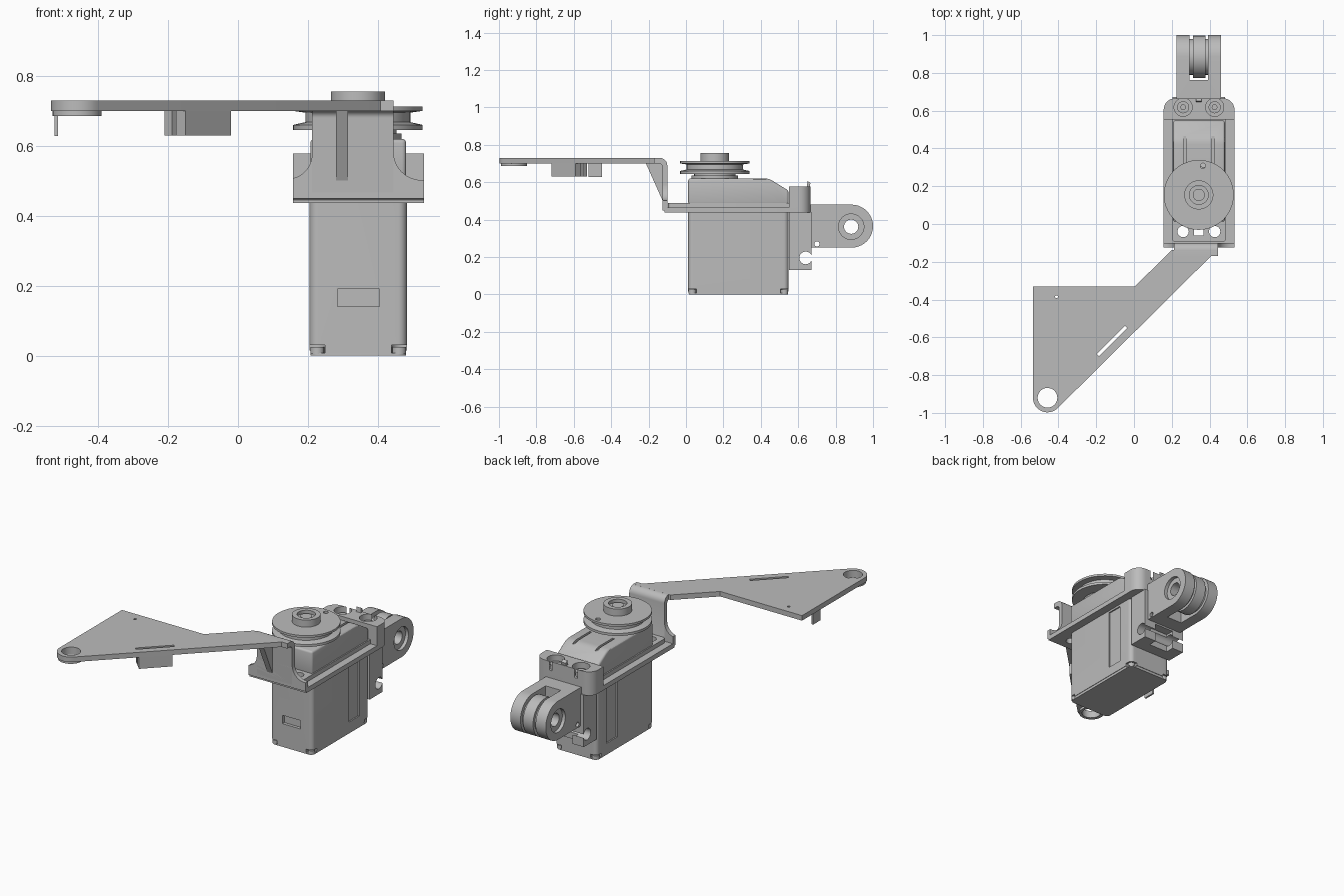
import bpy, bmesh
from math import cos, sin, radians, tau

cube = bpy.data.objects.get("Cube")
if cube:
    bpy.data.objects.remove(cube, do_unlink=True)

grey = bpy.data.materials.new("mid_grey")
grey.use_nodes = True
grey.diffuse_color = (0.5, 0.5, 0.5, 1)
grey.node_tree.nodes["Principled BSDF"].inputs["Base Color"].default_value = (0.5, 0.5, 0.5, 1)
parts = []


def finish(name, bm):
    bmesh.ops.recalc_face_normals(bm, faces=bm.faces)
    mesh = bpy.data.meshes.new(name)
    bm.to_mesh(mesh)
    bm.free()
    mesh.materials.append(grey)
    obj = bpy.data.objects.new(name, mesh)
    bpy.context.scene.collection.objects.link(obj)
    parts.append(obj)
    return obj


def prism(name, pts, axis, a, b):
    """Extrude a 2D outline from a to b along an axis."""
    place = {"x": lambda p: (a, p[0], p[1]),
             "y": lambda p: (p[0], a, p[1]),
             "z": lambda p: (p[0], p[1], a)}[axis]
    bm = bmesh.new()
    face = bm.faces.new([bm.verts.new(place(p)) for p in pts])
    new = bmesh.ops.extrude_face_region(bm, geom=[face])["geom"]
    shift = [b - a if c == axis else 0 for c in "xyz"]
    bmesh.ops.translate(bm, vec=shift, verts=[v for v in new if isinstance(v, bmesh.types.BMVert)])
    return finish(name, bm)


def arc(cx, cy, r, start, end, n=8):
    return [(cx + r * cos(radians(start + (end - start) * i / n)),
             cy + r * sin(radians(start + (end - start) * i / n))) for i in range(n + 1)]


def cyl(name, u, v, r, axis, a, b, n=40):
    return prism(name, arc(u, v, r, 0, 360, n)[:-1], axis, a, b)


def rect(x0, x1, y0, y1):
    return [(x0, y0), (x1, y0), (x1, y1), (x0, y1)]


def rounded(x0, x1, y0, y1, r):
    return (arc(x1 - r, y1 - r, r, 0, 90) + arc(x0 + r, y1 - r, r, 90, 180)
            + arc(x0 + r, y0 + r, r, 180, 270) + arc(x1 - r, y0 + r, r, 270, 360))


def box(name, x0, x1, y0, y1, z0, z1):
    return prism(name, rect(x0, x1, y0, y1), "z", z0, z1)


def apply(obj, mod):
    bpy.context.view_layer.objects.active = obj
    bpy.ops.object.modifier_apply(modifier=mod.name)


def cut(obj, *cutters):
    for c in cutters:
        mod = obj.modifiers.new("cut", "BOOLEAN")
        mod.operation, mod.solver, mod.object = "DIFFERENCE", "EXACT", c
        apply(obj, mod)
        parts.remove(c)
        bpy.data.objects.remove(c, do_unlink=True)


def bevel(obj, width):
    mod = obj.modifiers.new("bevel", "BEVEL")
    mod.width, mod.segments, mod.limit_method = width, 3, "ANGLE"
    apply(obj, mod)


def lathe(name, profile, x, y):
    bm = bmesh.new()
    verts = [bm.verts.new((x + r, y, z)) for r, z in profile]
    edges = [bm.edges.new(e) for e in zip(verts, verts[1:])]
    bmesh.ops.spin(bm, geom=verts + edges, cent=(x, y, 0), axis=(0, 0, 1),
                   angle=tau, steps=56, use_merge=True)
    bmesh.ops.remove_doubles(bm, verts=bm.verts, dist=0.0002)
    return finish(name, bm)


CX = 0.343  # centre line of the motor

# Motor housing with side recesses, front socket and corner screw notches
body = prism("motor_body", rounded(0.205, 0.483, 0.012, 0.548, 0.025), "z", 0.015, 0.45)
for x in (0.205, 0.483):
    cut(body, box("side_recess", x - 0.008, x + 0.008, 0.355, 0.455, 0.07, 0.425))
cut(body, box("front_socket", 0.285, 0.405, 0, 0.03, 0.14, 0.19))
base = prism("bottom_cover", rounded(0.208, 0.48, 0.015, 0.545, 0.025), "z", 0, 0.018)
for x in (0.215, 0.473):
    for y in (0.022, 0.538):
        for obj in (body, base):
            cut(obj, cyl("notch", x, y, 0.035, "z", 0.007, 0.03, 20))
        cyl("corner_screw", x + (0.012 if x < CX else -0.012), y + (0.012 if y < 0.2 else -0.012),
            0.02, "z", 0.005, 0.025, 16)

# Gear cover sloping down at the rear
side = [(0.012, 0.48), (0.012, 0.62), (0.42, 0.62)] + arc(0.42, 0.54, 0.08, 80, 55, 4)
cover = prism("gear_cover", side + [(0.548, 0.555), (0.548, 0.48)], "x", 0.207, 0.481)
bevel(cover, 0.012)
for x in (CX - 0.075, CX + 0.075):
    cut(cover, box("cover_groove", x - 0.007, x + 0.007, 0.3, 0.5, 0.605, 0.65))
cyl("output_boss", CX, 0.154, 0.125, "z", 0.61, 0.635)

# Grooved pulley with a recessed hub
pulley = lathe("pulley", [(0, 0.63), (0.11, 0.63), (0.11, 0.645), (0.185, 0.645), (0.185, 0.66),
                          (0.15, 0.668), (0.15, 0.695), (0.185, 0.7), (0.185, 0.713),
                          (0.077, 0.713), (0.077, 0.755), (0.05, 0.755), (0.05, 0.735),
                          (0.032, 0.735), (0.032, 0.745), (0, 0.745)], CX, 0.154)
cut(pulley, cyl("pin_hole", 0.365, 0.308, 0.014, "z", 0.69, 0.73, 16))

# Mounting flange and bracket base plate with open screw holes
ears = prism("motor_flange", rounded(0.2, 0.488, -0.095, 0.655, 0.02), "z", 0.465, 0.49)
plate_outline = ([(0.157, -0.115), (0.532, -0.115)] + arc(0.472, 0.605, 0.06, 0, 90)
                 + arc(0.217, 0.605, 0.06, 90, 180))
plate = prism("bracket_base", plate_outline, "z", 0.437, 0.465)
for obj in (ears, plate):
    for x in (0.26, 0.427):
        cut(obj, cyl("screw_hole", x, -0.04, 0.03, "z", 0.4, 0.52, 24))
    cut(obj, box("flange_notch", 0.317, 0.369, -0.06, -0.03, 0.4, 0.52))

# Bent wall joining base plate and arm, with a flared foot
wall = ([(-0.17, 0.73)] + arc(-0.14, 0.69, 0.04, 90, 0) + [(-0.1, 0.465), (-0.09, 0.437)]
        + arc(-0.095, 0.467, 0.03, 270, 180) + arc(-0.145, 0.68, 0.02, 0, 90) + [(-0.17, 0.70)])
prism("bracket_wall", wall, "x", 0.212, 0.445)
foot = ([(0.157, 0.45), (0.532, 0.45), (0.532, 0.502)] + arc(0.525, 0.582, 0.08, 270, 180)
        + arc(0.14, 0.577, 0.072, 0, -76))
prism("flared_foot", foot, "y", -0.125, -0.1)
prism("foot_edge", [(-0.1, 0.437), (-0.1, 0.465)] + arc(-0.095, 0.467, 0.03, 180, 270),
      "x", 0.157, 0.532)
prism("wall_gusset", [(-0.215, 0.702), (-0.12, 0.702), (-0.12, 0.49)], "x", 0.28, 0.315)

# Flat diagonal arm with an eye at its tip
arm_outline = ([(-0.535, -0.33), (0.005, -0.33), (0.2, -0.138), (0.44, -0.138)]
               + arc(-0.458, -0.92, 0.077, -45, -180, 16))
arm = prism("arm_plate", arm_outline, "z", 0.70, 0.73)
tip = cyl("eye_rim", -0.46, -0.92, 0.07, "z", 0.686, 0.701)
for obj in (arm, tip):
    cut(obj, cyl("eye_hole", -0.458, -0.92, 0.052, "z", 0.6, 0.8))
cut(arm, cyl("pin_hole", -0.41, -0.385, 0.008, "z", 0.6, 0.8, 12))

# Slotted block and small tab under the arm
block = prism("arm_block", [(-0.15, -0.72), (-0.02, -0.59), (-0.08, -0.53), (-0.21, -0.66)],
              "z", 0.63, 0.701)
slit = [(-0.185, -0.7), (-0.035, -0.55), (-0.047, -0.538), (-0.197, -0.688)]
for obj in (arm, block):
    cut(obj, prism("slit", slit, "z", 0.6, 0.8))
box("arm_tab", -0.525, -0.515, -0.52, -0.45, 0.628, 0.701)

# Rear clamp bar with scalloped screw seats
bar_outline = [(0.157, 0.552), (0.532, 0.552)] + plate_outline[2:]
bar = prism("rear_clamp", bar_outline, "z", 0.464, 0.578)
for x in (0.26, 0.427):
    cut(bar, cyl("screw_seat", x, 0.618, 0.048, "z", 0.525, 0.6))
    screw = cyl("clamp_screw", x, 0.618, 0.032, "z", 0.52, 0.55, 24)
    cut(screw, cyl("screw_socket", x, 0.618, 0.014, "z", 0.535, 0.6, 6))
prism("small_hook", [(0.645, 0.57), (0.66, 0.57), (0.665, 0.595), (0.65, 0.607)],
      "x", CX - 0.015, CX + 0.015)

# Rear carrier block with an open cross channel
carrier = box("rear_carrier", 0.205, 0.483, 0.552, 0.672, 0.13, 0.44)
cut(carrier, cyl("cross_channel", 0.64, 0.195, 0.034, "x", 0.1, 0.6, 24),
    box("channel_mouth", 0.28, 0.405, 0.62, 0.7, 0.1, 0.24))

# Clevis: solid root, two rounded cheeks with counterbored holes
clevis = prism("clevis", [(0.66, 0.25), (0.88, 0.25)] + arc(0.885, 0.365, 0.115, -90, 90, 20)
               + [(0.66, 0.48)], "x", 0.226, 0.46)
cut(clevis, box("clevis_slot", 0.293, 0.393, 0.762, 1.1, 0.2, 0.55),
    cyl("clevis_bore", 0.883, 0.362, 0.038, "x", 0.1, 0.6),
    cyl("left_counterbore", 0.883, 0.362, 0.068, "x", 0.44, 0.6),
    cyl("right_counterbore", 0.883, 0.362, 0.068, "x", 0.1, 0.246),
    cyl("cable_hole", 0.7, 0.27, 0.014, "x", 0.1, 0.6, 16))

# Roller running between the cheeks
for name, r, a, b in (("roller_core", 0.095, 0.29, 0.396), ("roller", 0.112, 0.312, 0.378)):
    cut(cyl(name, 0.885, 0.362, r, "x", a, b), cyl("bore", 0.883, 0.362, 0.038, "x", 0.1, 0.6))

# Smooth round surfaces, keep edges crisp
bpy.ops.object.select_all(action="DESELECT")
for obj in parts:
    obj.select_set(True)
bpy.context.view_layer.objects.active = parts[0]
bpy.ops.object.shade_smooth_by_angle(angle=radians(30))
